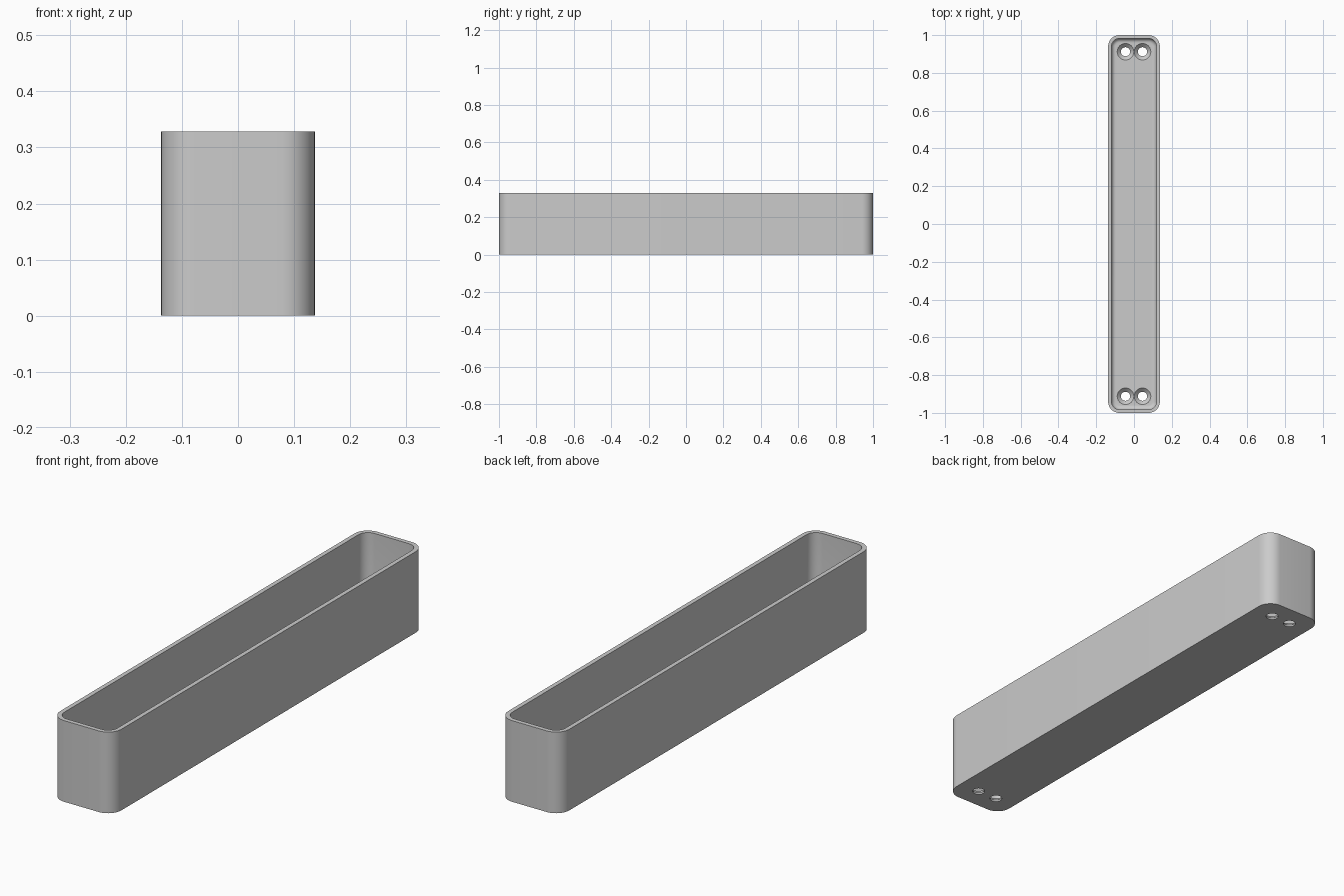
import bpy
import bmesh
from math import cos, sin, pi

HALF_X, HALF_Y, HEIGHT = 0.137, 1.0, 0.328
CORNER, WALL, FLOOR, FILLET = 0.06, 0.018, 0.027, 0.022
HOLE_X, HOLE_Y, HOLE_R, SINK_R = 0.045, 0.912, 0.024, 0.044

cube = bpy.data.objects.get("Cube")
if cube:
    bpy.data.objects.remove(cube, do_unlink=True)

grey = bpy.data.materials.new("plain grey")
grey.use_nodes = True
grey.diffuse_color = (0.6, 0.6, 0.6, 1)
grey.node_tree.nodes["Principled BSDF"].inputs["Base Color"].default_value = grey.diffuse_color


def rounded_ring(inset, z, steps=10):
    """Points of a rounded rectangle, pulled in from the outer wall."""
    r = max(CORNER - inset, 0.004)
    cx, cy = HALF_X - inset - r, HALF_Y - inset - r
    points = []
    for q, (sx, sy) in enumerate([(1, 1), (-1, 1), (-1, -1), (1, -1)]):
        for i in range(steps + 1):
            a = (q + i / steps) * pi / 2
            points.append((sx * cx + r * cos(a), sy * cy + r * sin(a), z))
    return points


def circle_ring(x, y, r, z, steps=40):
    return [(x + r * cos(2 * pi * i / steps), y + r * sin(2 * pi * i / steps), z)
            for i in range(steps)]


def loft(name, rings):
    """Skin a stack of rings and cap both ends."""
    bm = bmesh.new()
    loops = [[bm.verts.new(p) for p in ring] for ring in rings]
    for low, high in zip(loops, loops[1:]):
        for i in range(len(low)):
            j = (i + 1) % len(low)
            bm.faces.new((low[i], low[j], high[j], high[i]))
    bm.faces.new(loops[0][::-1])
    bm.faces.new(loops[-1])
    bmesh.ops.recalc_face_normals(bm, faces=bm.faces)
    mesh = bpy.data.meshes.new(name)
    bm.to_mesh(mesh)
    bm.free()
    mesh.materials.append(grey)
    obj = bpy.data.objects.new(name, mesh)
    bpy.context.collection.objects.link(obj)
    return obj


# Tray: outer wall, rim, inner wall, rounded join to the floor
rings = [rounded_ring(0, 0), rounded_ring(0, HEIGHT), rounded_ring(WALL, HEIGHT)]
for k in range(7):
    a = k / 6 * pi / 2
    rings.append(rounded_ring(WALL + FILLET * (1 - cos(a)),
                              FLOOR + FILLET * (1 - sin(a))))
tray = loft("tray", rings)

# Countersunk screw holes, a pair at each end
cutters = []
for x in (-HOLE_X, HOLE_X):
    for y in (-HOLE_Y, HOLE_Y):
        sink_z = FLOOR - (SINK_R - HOLE_R)
        cutters.append(loft("screw_hole_cutter", [
            circle_ring(x, y, HOLE_R, -0.02),
            circle_ring(x, y, HOLE_R, sink_z),
            circle_ring(x, y, SINK_R, FLOOR),
            circle_ring(x, y, SINK_R, FLOOR + 0.05)]))
for cutter in cutters:
    cutter.hide_render = True
    cut = tray.modifiers.new("screw_hole", "BOOLEAN")
    cut.operation = "DIFFERENCE"
    cut.solver = "EXACT"
    cut.object = cutter

bpy.context.view_layer.objects.active = tray
for obj in bpy.context.selected_objects:
    obj.select_set(False)
tray.select_set(True)
for cut in list(tray.modifiers):
    bpy.ops.object.modifier_apply(modifier=cut.name)
for cutter in cutters:
    bpy.data.objects.remove(cutter, do_unlink=True)
bpy.ops.object.shade_smooth_by_angle(angle=pi / 6)
